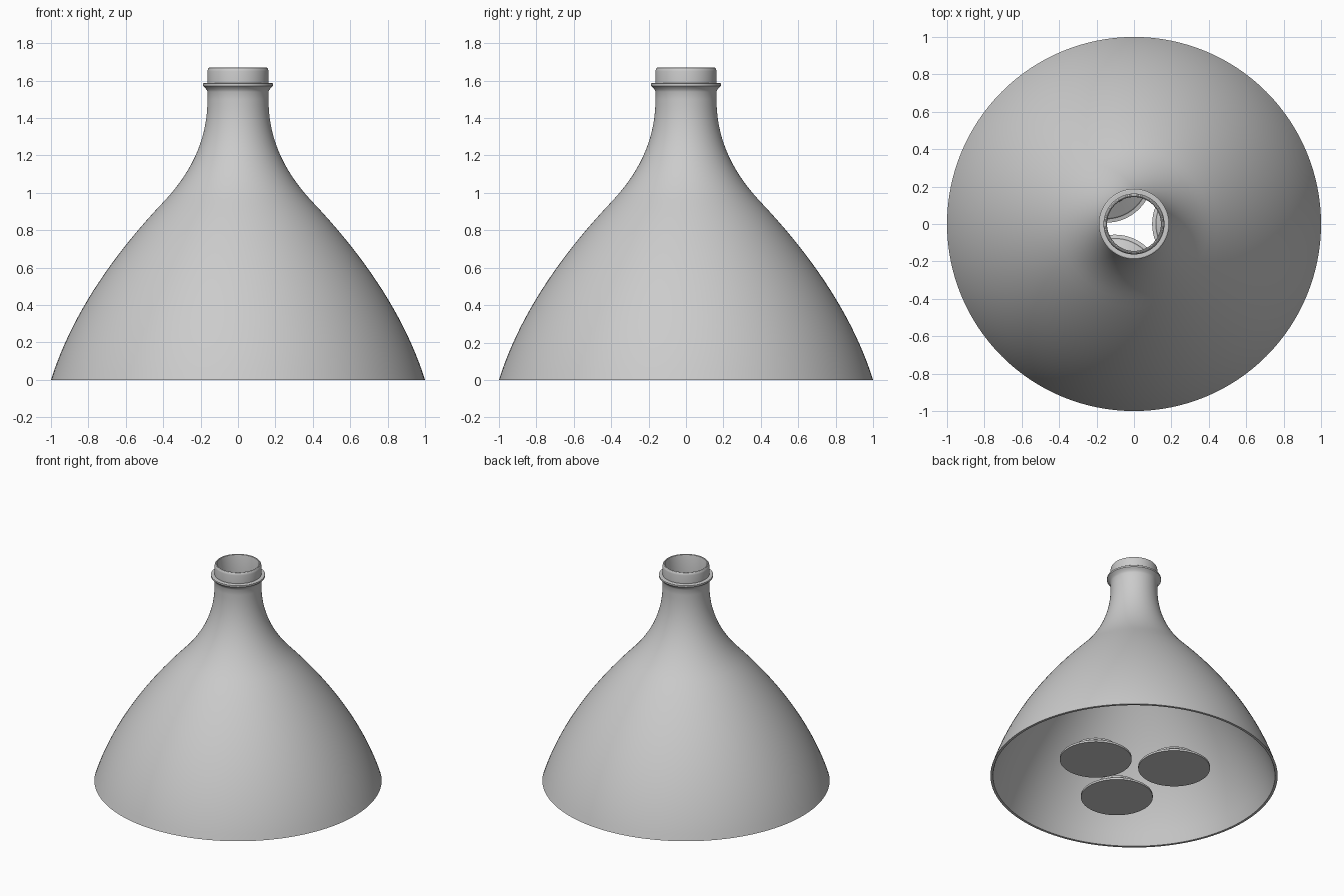
import bpy, bmesh, math

if "Cube" in bpy.data.objects:
    bpy.data.objects.remove(bpy.data.objects["Cube"])

grey = bpy.data.materials.new("light grey")
grey.diffuse_color = (0.6, 0.6, 0.6, 1)
grey.use_nodes = True
grey.node_tree.nodes["Principled BSDF"].inputs["Base Color"].default_value = grey.diffuse_color


def lathe(name, profile, segments, location=(0, 0, 0), closed=False, angle=30):
    """Spin an (r, z) profile around the z axis."""
    bm = bmesh.new()
    verts = [bm.verts.new((r, 0, z)) for r, z in profile]
    pairs = list(zip(verts, verts[1:]))
    if closed:
        pairs.append((verts[-1], verts[0]))
    edges = [bm.edges.new(p) for p in pairs]
    bmesh.ops.spin(bm, geom=verts + edges, cent=(0, 0, 0), axis=(0, 0, 1),
                   angle=2 * math.pi, steps=segments, use_duplicate=False)
    bmesh.ops.remove_doubles(bm, verts=bm.verts, dist=1e-4)
    bmesh.ops.recalc_face_normals(bm, faces=bm.faces)
    mesh = bpy.data.meshes.new(name)
    bm.to_mesh(mesh)
    bm.free()
    obj = bpy.data.objects.new(name, mesh)
    bpy.context.collection.objects.link(obj)
    obj.location = location
    mesh.materials.append(grey)
    bpy.ops.object.select_all(action='DESELECT')
    obj.select_set(True)
    bpy.context.view_layer.objects.active = obj
    bpy.ops.object.shade_smooth_by_angle(angle=math.radians(angle))
    return obj


# Bell: bulging skirt, then a hollow curve into the neck
skirt = []
for i in range(20):
    s = i / 20
    skirt.append((1 - 0.6 * s + 0.3 * s * (1 - s), 0.95 * s))
shoulder = []
z0, z1, r0, r1 = 0.95, 1.5, 0.4, 0.163
for i in range(17):
    t = i / 16
    r = (r0 * (2 * t**3 - 3 * t**2 + 1) - 0.95 * (z1 - z0) * (t**3 - 2 * t**2 + t)
         + r1 * (3 * t**2 - 2 * t**3))
    shoulder.append((r, z0 + (z1 - z0) * t))
body = skirt + shoulder

# Collar ring and rounded lip
collar = [(0.163, 1.54), (0.168, 1.552), (0.178, 1.563), (0.188, 1.572),
          (0.188, 1.584), (0.182, 1.588), (0.163, 1.588)]
lip = [(0.163, 1.65), (0.161, 1.661), (0.156, 1.668), (0.151, 1.67),
       (0.146, 1.667), (0.144, 1.66)]

# Inner wall follows the body at a constant thickness
inner = []
for i in range(len(body) - 1, -1, -1):
    a, b = body[max(i - 1, 0)], body[min(i + 1, len(body) - 1)]
    dr, dz = b[0] - a[0], b[1] - a[1]
    n = math.hypot(dr, dz)
    r, z = body[i]
    inner.append((r - 0.019 * dz / n, max(0, z + 0.019 * dr / n)))
lathe("bell_shade", body + collar + lip + inner, 128, closed=True)

# Three stepped discs inside the open base
disc = [(0, 0), (0.25, 0), (0.25, 0.015), (0.23, 0.02), (0.225, 0.03),
        (0.155, 0.075), (0.15, 0.09), (0, 0.09)]
for i, (x, y) in enumerate([(0.347, 0), (-0.149, 0.257), (-0.102, -0.307)]):
    lathe(f"inner_disc_{i + 1}", disc, 64, (x, y, 0))
